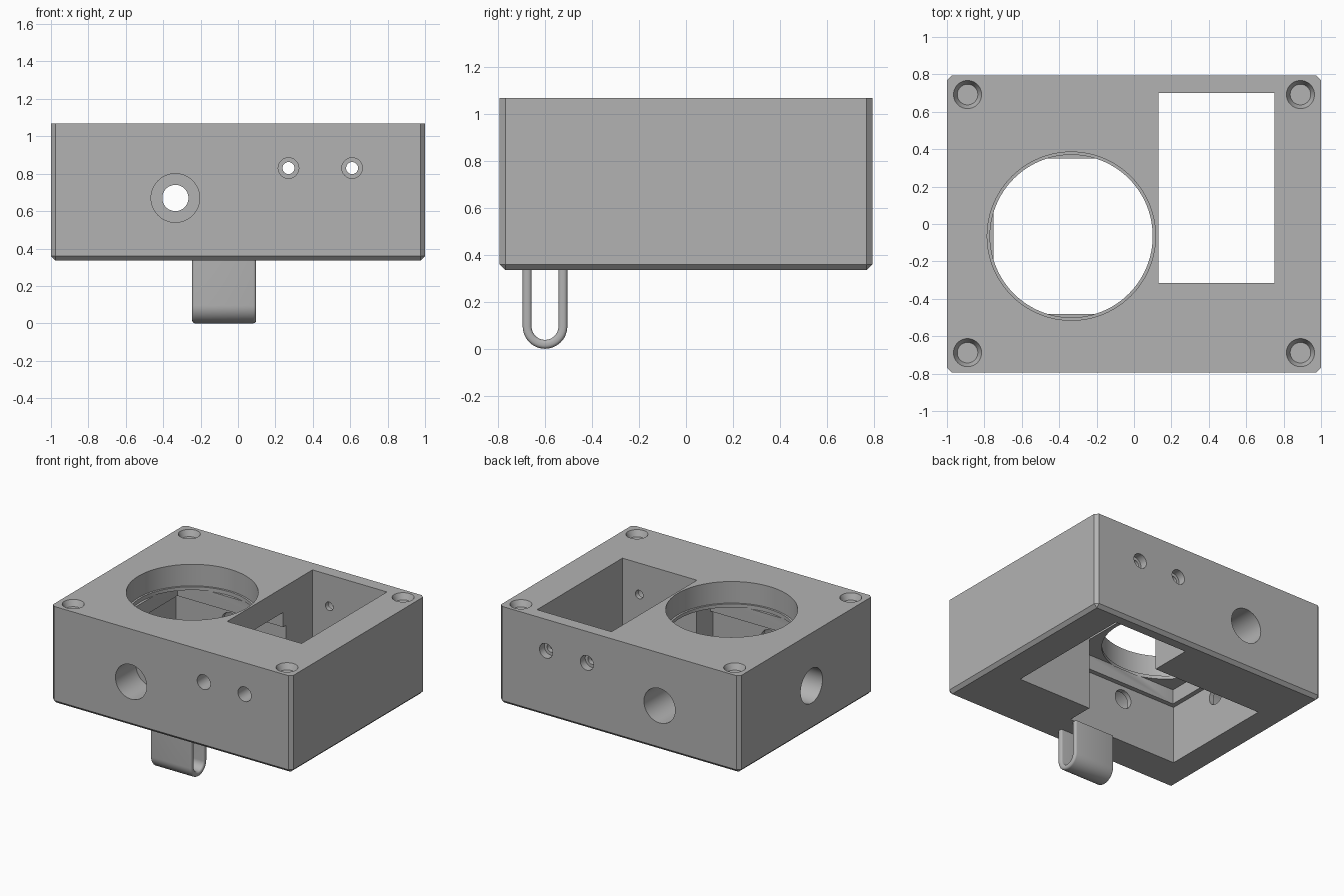
import bpy, bmesh, math
from mathutils import Matrix, Vector

cube = bpy.data.objects.get("Cube")
if cube:
    bpy.data.objects.remove(cube, do_unlink=True)

grey = bpy.data.materials.new("plain_grey")
grey.use_nodes = True
grey.diffuse_color = (0.45, 0.45, 0.45, 1)
grey.node_tree.nodes["Principled BSDF"].inputs["Base Color"].default_value = (0.45, 0.45, 0.45, 1)

HX, HY, BOTTOM, TOP = 1.0, 0.793, 0.335, 1.067
AXES = {"x": Vector((1, 0, 0)), "y": Vector((0, 1, 0)), "z": Vector((0, 0, 1))}


def to_object(bm, name):
    bmesh.ops.recalc_face_normals(bm, faces=bm.faces)
    mesh = bpy.data.meshes.new(name)
    bm.to_mesh(mesh)
    bm.free()
    obj = bpy.data.objects.new(name, mesh)
    bpy.context.collection.objects.link(obj)
    mesh.materials.append(grey)
    return obj


def box(lo, hi):
    lo, hi = Vector(lo), Vector(hi)
    bm = bmesh.new()
    place = Matrix.Translation((lo + hi) / 2) @ Matrix.Diagonal((*(hi - lo), 1))
    bmesh.ops.create_cube(bm, size=1, matrix=place)
    return bm


def rod(start, axis, length, r1, r2=None, sides=64):
    """Cylinder or cone running from start along an axis."""
    direction = AXES[axis] * (1 if length > 0 else -1)
    turn = Vector((0, 0, 1)).rotation_difference(direction).to_matrix().to_4x4()
    centre = Vector(start) + AXES[axis] * length / 2
    bm = bmesh.new()
    bmesh.ops.create_cone(bm, cap_ends=True, segments=sides, radius1=r1,
                          radius2=r1 if r2 is None else r2, depth=abs(length),
                          matrix=Matrix.Translation(centre) @ turn)
    return bm


def carve(target, bm):
    """Subtract a shape from the target and discard it."""
    cutter = to_object(bm, "cutter")
    cutter.hide_render = True
    mod = target.modifiers.new("cut", "BOOLEAN")
    mod.operation, mod.solver, mod.object = "DIFFERENCE", "EXACT", cutter
    bpy.context.view_layer.objects.active = target
    bpy.ops.object.modifier_apply(modifier=mod.name)
    bpy.data.objects.remove(cutter, do_unlink=True)


def smooth(obj):
    bpy.ops.object.select_all(action="DESELECT")
    obj.select_set(True)
    bpy.context.view_layer.objects.active = obj
    bpy.ops.object.shade_smooth_by_angle(angle=math.radians(30))


# Housing block with chamfered uprights and bottom rim
bm = box((-HX, -HY, BOTTOM), (HX, HY, TOP))
edges = [e for e in bm.edges if min(v.co.z for v in e.verts) < BOTTOM + 0.01]
bmesh.ops.bevel(bm, geom=edges, offset=0.024, segments=1, affect="EDGES")
housing = to_object(bm, "housing")

# Rectangular window, right through
carve(housing, box((0.13, -0.315, 0.2), (0.75, 0.7, 1.2)))

# Square chamber, stepped, joining the window from below
cx, cy = -0.335, -0.065
lower, upper, open_x = 0.45, 0.415, 0.134
carve(housing, box((cx - lower, cy - lower, 0.2), (open_x, cy + lower, 0.77)))
carve(housing, box((cx - upper, cy - upper, 0.7), (open_x, cy + upper, 0.88)))

# Round opening with a narrow ledge
carve(housing, rod((cx, cy, 0.876), "z", 0.1, 0.435, sides=96))
carve(housing, rod((cx, cy, 0.905), "z", 0.3, 0.45, sides=96))

# Stepped side ports: wide outside, narrow through a thin lip
LIP = 0.035


def port(outer, axis, wall, radius, bore):
    sign = 1 if wall > 0 else -1
    start = Vector(outer) - AXES[axis] * sign * -0.1
    carve(housing, rod(start, axis, -sign * (0.1 + abs(wall) - LIP), radius))
    carve(housing, rod(start, axis, -sign * (0.1 + abs(wall) + 0.05), bore))


front_wall, back_wall = HY + cy - lower, HY - cy - lower
port((cx, -HY, 0.67), "y", -front_wall, 0.13, 0.07)
port((cx, HY, 0.67), "y", back_wall, 0.13, 0.07)
port((-HX, cy, 0.67), "x", -(HX + cx - lower), 0.13, 0.07)
for x in (0.27, 0.61):
    port((x, -HY, 0.83), "y", -(HY - 0.315), 0.055, 0.032)
    port((x, HY, 0.83), "y", HY - 0.7, 0.055, 0.032)

# Tapered corner recesses
for x in (-0.89, 0.89):
    for y in (-0.688, 0.692):
        carve(housing, rod((x, y, TOP - 0.045), "z", 0.06, 0.055, 0.082, sides=40))
smooth(housing)

# Hanging strap: U profile swept across x, with rounded edges
Y0, R_OUT, R_IN = -0.6, 0.095, 0.057


def u_line(radius, steps=24):
    arc = [(Y0 - radius * math.cos(math.pi * i / steps),
            R_OUT - radius * math.sin(math.pi * i / steps)) for i in range(steps + 1)]
    return [(Y0 - radius, BOTTOM + 0.005)] + arc + [(Y0 + radius, BOTTOM + 0.005)]


bm = bmesh.new()
rows = []
for x in (-0.245, 0.097):
    rows += [[bm.verts.new((x, y, z)) for y, z in u_line(r)] for r in (R_OUT, R_IN)]
out_a, in_a, out_b, in_b = rows
for a, b in ((out_a, out_b), (out_b, in_b), (in_b, in_a), (in_a, out_a)):
    for i in range(len(a) - 1):
        bm.faces.new((a[i], a[i + 1], b[i + 1], b[i]))
for i in (0, -1):
    bm.faces.new((out_a[i], out_b[i], in_b[i], in_a[i]))
bmesh.ops.recalc_face_normals(bm, faces=bm.faces)
rims = [e for e in bm.edges
        if abs(e.verts[0].co.x - e.verts[1].co.x) < 1e-5
        and any(set(e.verts) <= set(row) for row in rows)]
bmesh.ops.bevel(bm, geom=rims, offset=0.015, segments=4, profile=0.5, affect="EDGES")
smooth(to_object(bm, "hanging_strap"))
